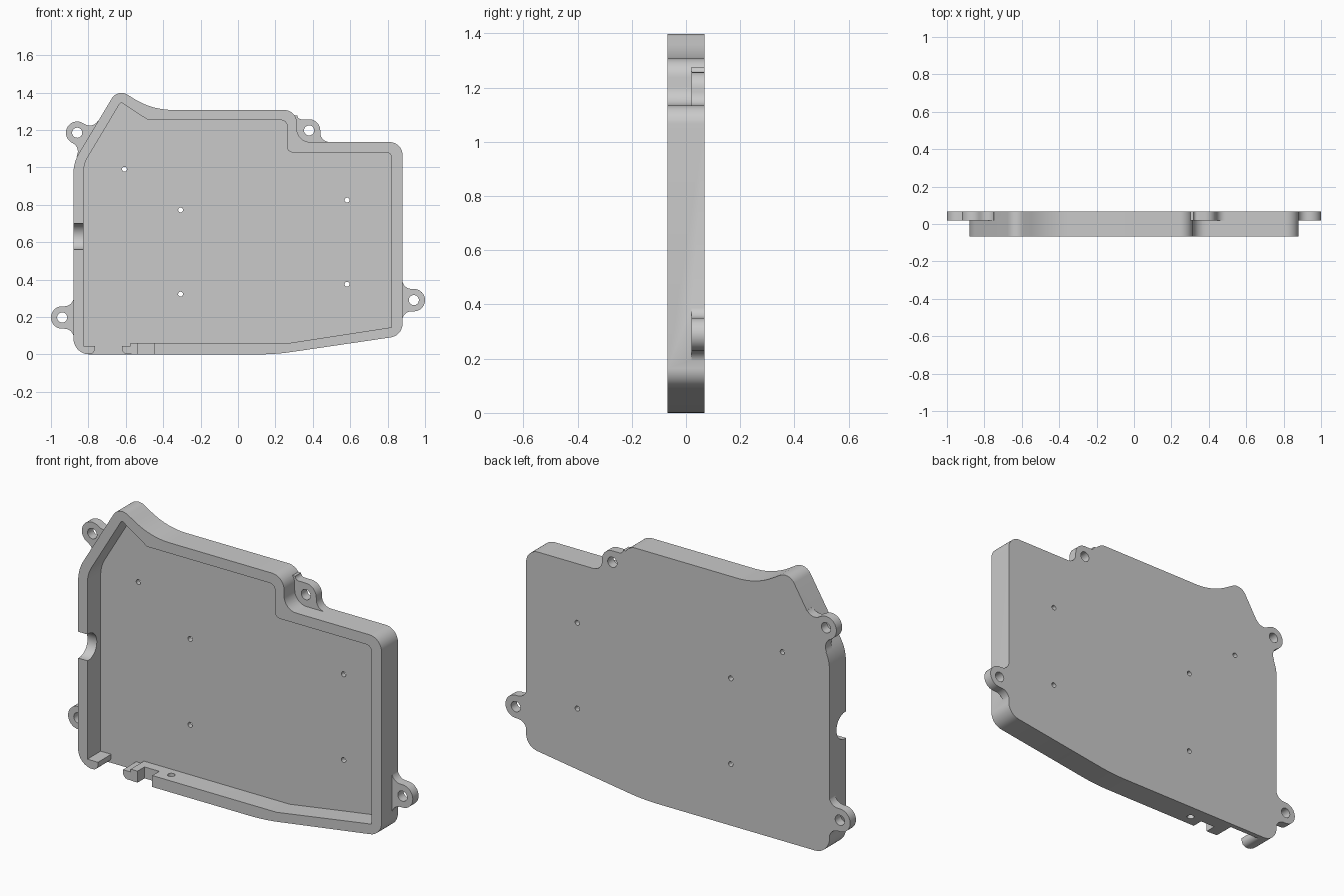
import bpy, bmesh, math
from mathutils import Vector, Matrix

cube = bpy.data.objects.get("Cube")
if cube:
    bpy.data.objects.remove(cube, do_unlink=True)

FRONT, BACK, FLOOR, TAB = -0.068, 0.068, 0.042, 0.02

grey = bpy.data.materials.new("plain_grey")
grey.use_nodes = True
grey.diffuse_color = (0.59, 0.59, 0.59, 1)
grey.node_tree.nodes["Principled BSDF"].inputs["Base Color"].default_value = (0.59, 0.59, 0.59, 1)


def rounded(corners, steps=10):
    """Polygon (x, z, radius) with each corner replaced by an arc."""
    pts, n = [], len(corners)
    for i, (x, z, r) in enumerate(corners):
        p = Vector((x, z, 0))
        if not r:
            pts.append(p)
            continue
        a = (Vector((*corners[i - 1][:2], 0)) - p).normalized()
        b = (Vector((*corners[(i + 1) % n][:2], 0)) - p).normalized()
        half = a.angle(b) / 2
        c = p + (a + b).normalized() * (r / math.sin(half))
        t = r / math.tan(half)
        u, v = (p + a * t - c).normalized(), (p + b * t - c).normalized()
        pts += [c + u.slerp(v, k / steps) * r for k in range(steps + 1)]
    return pts


def finish(bm, name):
    bmesh.ops.recalc_face_normals(bm, faces=bm.faces)
    mesh = bpy.data.meshes.new(name)
    bm.to_mesh(mesh)
    bm.free()
    mesh.materials.append(grey)
    obj = bpy.data.objects.new(name, mesh)
    bpy.context.collection.objects.link(obj)
    return obj


def prism(name, pts, y0, y1):
    """Extrude a front profile from y0 to y1."""
    bm = bmesh.new()
    face = bm.faces.new([bm.verts.new((p[0], y0, p[1])) for p in pts])
    ext = bmesh.ops.extrude_face_region(bm, geom=[face], use_keep_orig=True)["geom"]
    bmesh.ops.translate(bm, vec=(0, y1 - y0, 0),
                        verts=[g for g in ext if isinstance(g, bmesh.types.BMVert)])
    return finish(bm, name)


def rod(name, centre, r, length, axis):
    bm = bmesh.new()
    turn = {"x": Matrix.Rotation(math.pi / 2, 4, "Y"), "z": Matrix.Identity(4),
            "y": Matrix.Rotation(math.pi / 2, 4, "X")}[axis]
    bmesh.ops.create_cone(bm, cap_ends=True, segments=32, radius1=r, radius2=r,
                          depth=length, matrix=Matrix.Translation(centre) @ turn)
    return finish(bm, name)


def combine(target, tool, operation):
    """Apply a boolean and discard the tool."""
    mod = target.modifiers.new("join", "BOOLEAN")
    mod.operation, mod.object, mod.solver = operation, tool, "EXACT"
    bpy.context.view_layer.objects.active = target
    bpy.ops.object.modifier_apply(modifier=mod.name)
    bpy.data.objects.remove(tool, do_unlink=True)


def tab_profile(cx, cz, angle, flare, r=0.06, base=0.062, root=0.02):
    """Round ear with flared foot, pointing along angle."""
    side = [(flare - base - flare * math.sin(t), r + flare - flare * math.cos(t))
            for t in [math.pi / 2 * k / 8 for k in range(9)]]
    cap = [(r * math.cos(t), r * math.sin(t))
           for t in [math.pi / 2 - math.pi * k / 20 for k in range(21)]]
    foot = (-base - root, r + flare)
    pts = [foot] + side[::-1] + cap + [(u, -v) for u, v in side] + [(foot[0], -foot[1])]
    c, s = math.cos(angle), math.sin(angle)
    return [(cx + u * c - v * s, cz + u * s + v * c) for u, v in pts]


# Outer shell
shell = prism("tray_shell", rounded([
    (-0.88, 0, 0.085), (0.2, 0, 1.2), (0.88, 0.1, 0.075), (0.88, 1.135, 0.07),
    (0.315, 1.135, 0.07), (0.315, 1.307, 0.07), (-0.457, 1.307, 0.386),
    (-0.644, 1.42, 0.06), (-0.88, 1.026, 0.216)]), FRONT, BACK)

# Mounting tabs flush with the back
tabs = [(-0.86, 1.185, math.radians(149), 0.05), (-0.94, 0.197, math.pi, 0.05),
        (0.94, 0.29, 0, 0.05), (0.38, 1.197, math.pi / 2, 0.05), (0.38, 1.197, 0, 0.02)]
for tab in tabs:
    combine(shell, prism("mounting_tab", tab_profile(*tab), TAB, BACK), "UNION")

# Open cavity
combine(shell, prism("cavity", rounded([
    (-0.826, 0.045, 0), (-0.575, 0.045, 0), (-0.575, 0.06, 0), (0.27, 0.06, 0),
    (0.822, 0.145, 0), (0.822, 1.08, 0.03), (0.262, 1.08, 0.03), (0.262, 1.252, 0.03),
    (-0.48, 1.252, 0), (-0.627, 1.349, 0.012), (-0.826, 1.016, 0.17)]),
    FRONT - 0.1, FLOOR), "DIFFERENCE")

# Gap in the bottom wall with rounded ends
combine(shell, prism("bottom_gap", rounded([
    (-0.765, 0.08, 0), (-0.765, 0.001, 0.03), (-0.81, 0.001, 0), (-0.81, -0.05, 0),
    (-0.57, -0.05, 0), (-0.57, 0.001, 0), (-0.62, 0.001, 0.03), (-0.62, 0.08, 0)]),
    FRONT - 0.1, FLOOR), "DIFFERENCE")

# Shallow slot beside the gap
combine(shell, prism("wall_slot", [(-0.535, -0.05), (-0.45, -0.05), (-0.45, 0.08), (-0.535, 0.08)],
                     FRONT - 0.1, -0.01), "DIFFERENCE")

# Cable notch in the side wall and small hole in the bottom wall
combine(shell, rod("cable_notch", (-0.88, -0.06, 0.63), 0.07, 0.2, "x"), "DIFFERENCE")
combine(shell, rod("bottom_hole", (-0.38, -0.01, 0.03), 0.018, 0.12, "z"), "DIFFERENCE")

# Screw holes in the tabs and the floor
for x, z, *_ in tabs[:4]:
    combine(shell, rod("tab_hole", (x, 0.04, z), 0.027, 0.2, "y"), "DIFFERENCE")
for x, z in [(-0.607, 0.99), (-0.307, 0.772), (0.583, 0.825), (-0.307, 0.322), (0.583, 0.375)]:
    combine(shell, rod("floor_hole", (x, 0.05, z), 0.013, 0.1, "y"), "DIFFERENCE")

bpy.ops.object.select_all(action="DESELECT")
shell.select_set(True)
bpy.context.view_layer.objects.active = shell
bpy.ops.object.shade_smooth_by_angle(angle=math.radians(30))
